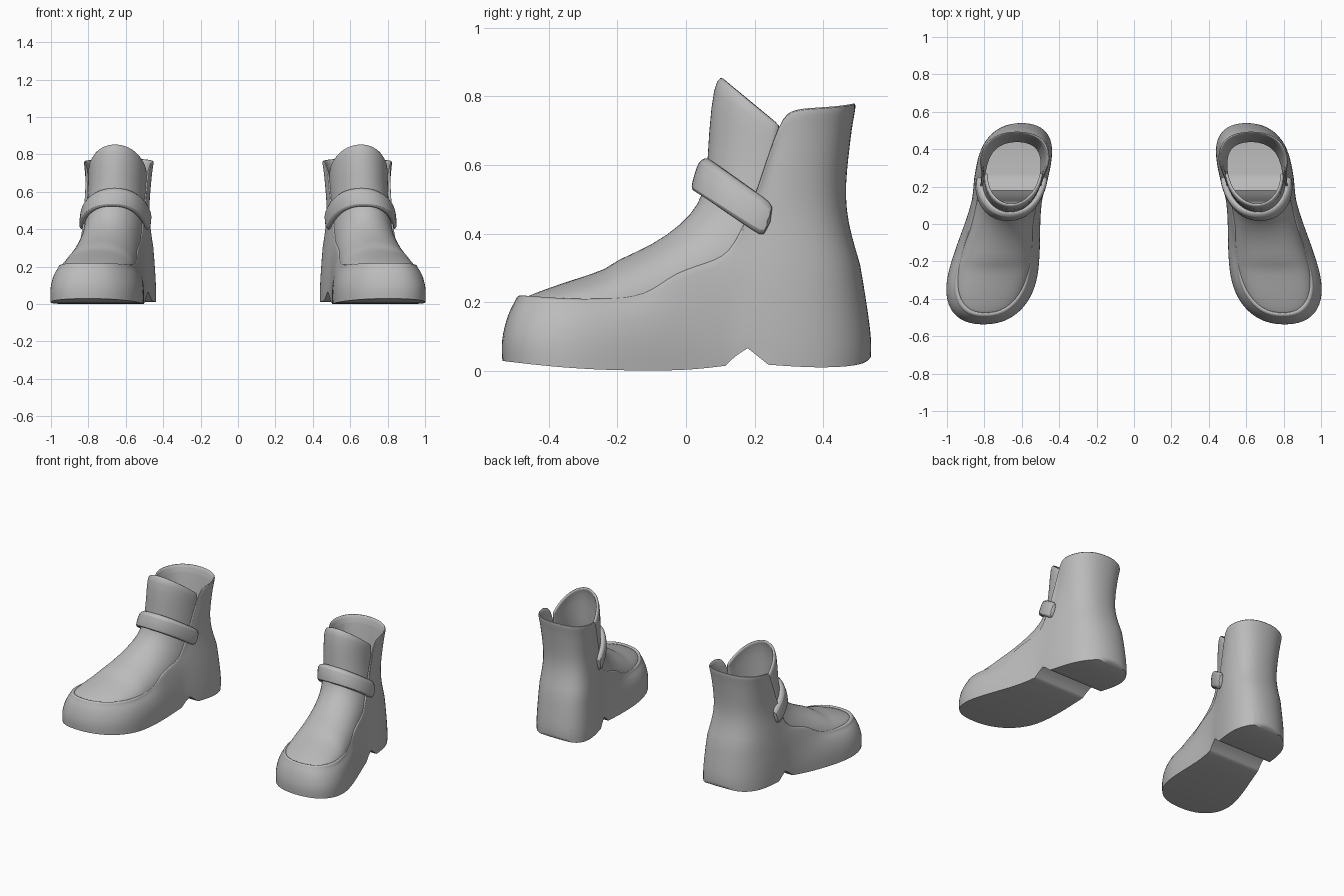
import bpy, bmesh, math

if "Cube" in bpy.data.objects:
    bpy.data.objects.remove(bpy.data.objects["Cube"])

grey = bpy.data.materials.new("warm grey")
grey.diffuse_color = (0.5, 0.5, 0.5, 1)
grey.use_nodes = True
grey.node_tree.nodes["Principled BSDF"].inputs["Base Color"].default_value = grey.diffuse_color


def place(hw, y, z):
    """Put a boot-space point beside the slanted centre line of the boot."""
    t = min(1, max(0, (z - 0.35) / 0.25))
    slant = 0.19 - 0.11 * t
    return (0.637 + slant * (0.35 - y) + hw, y, z)


def finish(name, bm, levels, outward, solid=0):
    """Orient faces, round the cage and mirror it into a pair."""
    bmesh.ops.recalc_face_normals(bm, faces=bm.faces[:])
    if sum(f.normal.dot(outward) * f.calc_area() for f in bm.faces
           if abs(f.normal.dot(outward)) > 0.3 and f.index in front) < 0:
        bmesh.ops.reverse_faces(bm, faces=bm.faces[:])
    me = bpy.data.meshes.new(name)
    bm.to_mesh(me)
    bm.free()
    ob = bpy.data.objects.new(name, me)
    bpy.context.collection.objects.link(ob)
    me.materials.append(grey)
    if solid:
        m = ob.modifiers.new("thickness", 'SOLIDIFY')
        m.thickness, m.offset = solid, -1
    m = ob.modifiers.new("rounding", 'SUBSURF')
    m.levels = m.render_levels = levels
    m = ob.modifiers.new("pair", 'MIRROR')
    m.use_mirror_merge = False
    bpy.ops.object.select_all(action='DESELECT')
    ob.select_set(True)
    bpy.context.view_layer.objects.active = ob
    bpy.ops.object.shade_smooth_by_angle(angle=math.radians(40))


def skin(bm, rows, closed):
    """Join rows of vertices with quads."""
    n = len(rows[0])
    for a, b in zip(rows, rows[1:]):
        for i in range(n if closed else n - 1):
            j = (i + 1) % n
            bm.faces.new((a[i], a[j], b[j], b[i]))


# Half outlines (half width, y, z), listed from toe to heel
ground = [(0, -.54, .03), (.11, -.525, .028), (.195, -.46, .02), (.237, -.36, .01),
          (.242, -.25, .003), (.22, -.1, 0), (.197, .02, .003), (.187, .115, .015),
          (.187, .145, .045), (.19, .18, .066), (.197, .24, .018), (.2, .35, .01),
          (.18, .45, .01), (.11, .525, .02), (0, .545, .05)]
waist = [(0, -.525, .165), (.11, -.508, .165), (.18, -.445, .16), (.222, -.35, .16),
         (.224, -.25, .16), (.207, -.1, .165), (.187, .0, .2), (.18, .09, .24),
         (.18, .145, .26), (.183, .2, .28), (.188, .26, .3), (.19, .34, .31),
         (.165, .44, .31), (.1, .497, .31), (0, .513, .31)]
ankle = [(0, -.505, .2), (.1, -.49, .2), (.167, -.425, .195), (.2, -.34, .19),
         (.202, -.25, .19), (.19, -.115, .2), (.177, -.035, .27), (.17, .09, .3),
         (.166, .165, .35), (.165, .215, .42), (.166, .25, .46), (.165, .32, .47),
         (.145, .4, .47), (.085, .45, .47), (0, .462, .47)]
collar = [(.168, .265, .725), (.185, .305, .765), (.195, .365, .77),
          (.162, .45, .775), (.092, .492, .782), (0, .503, .784)]
SHAFT = 9          # first station whose column climbs to the collar


def inset(p, k, dz=0):
    return (p[0] * k, .29 + (p[1] - .29) * k, p[2] + dz)


def mix(a, b, t):
    return tuple(u + (v - u) * t for u, v in zip(a, b))


# Shell: sole, heel, rand and back of the shaft in one skin
top = [(h * .97, y * .985, z + .016) for h, y, z in ankle[:SHAFT]] + collar
side = [(h * 1.01, y * 1.008, max(z + .05, .09)) for h, y, z in ground]


def upper_row(t, k):
    return [mix(a, b, t) if i < SHAFT else inset(mix(a, b, t), k)
            for i, (a, b) in enumerate(zip(ankle, top))]


lip = [(h * .91, y * .96, z + .01) if i < SHAFT else inset((h, y, z), .88)
       for i, (h, y, z) in enumerate(top)]
lining = [(h * .86, y * .94, z - .03) if i < SHAFT else inset((h, y, z), .88)
          for i, (h, y, z) in enumerate(ankle)]

bm = bmesh.new()
crease = bm.edges.layers.float.new("crease_edge")
rows = []
for half in (ground, side, waist, ankle, upper_row(.5, .97), upper_row(.85, .97),
             top, lip, lining):
    ring = half + [(-h, y, z) for h, y, z in half[-2:0:-1]]
    rows.append([bm.verts.new(place(*p)) for p in ring])
skin(bm, rows, True)
# Tread closed with strips from side to side
g, n, last = rows[0], len(rows[0]), len(ground) - 1
tread = [bm.faces.new((g[0], g[1], g[n - 1]))]
for i in range(1, last - 1):
    tread.append(bm.faces.new((g[i], g[i + 1], g[n - i - 1], g[n - i])))
tread.append(bm.faces.new((g[last - 1], g[last], g[last + 1])))
for i in range(n):
    bm.edges.get((g[i], g[(i + 1) % n]))[crease] = 1
for i in (7, 9, 10):
    bm.edges.get((g[i], g[n - i]))[crease] = 1
for i in range(11, n - 11):
    bm.edges.get((rows[2][i], rows[2][i + 1]))[crease] = .6
bm.faces.index_update()
bm.normal_update()
front = {f.index for f in tread}
from mathutils import Vector
finish("boot_shell", bm, 2, Vector((0, 0, -1)))

# Vamp and tongue: arches from (top y, top z) to (side y, side z, half width)
arches = [(-.492, .2, -.48, .19, .07), (-.47, .215, -.455, .19, .12),
          (-.4, .242, -.4, .185, .168), (-.31, .272, -.31, .18, .194),
          (-.228, .298, -.22, .18, .197), (-.208, .322, -.2, .18, .195),
          (-.1, .365, -.08, .2, .184), (-.01, .43, .06, .26, .168),
          (.035, .485, .18, .33, .162), (.06, .55, .24, .44, .158),
          (.065, .7, .262, .6, .155), (.08, .835, .27, .7, .16),
          (.1, .86, .28, .715, .152)]
bm = bmesh.new()
rows = []
for ty, tz, sy, sz, hw in arches:
    row = []
    for i in range(17):
        a = math.pi * (i / 16 - .5)
        c = math.cos(a)
        row.append(bm.verts.new(place(hw * math.sin(a), sy + (ty - sy) * c,
                                      sz + (tz - sz) * c)))
    rows.append(row)
skin(bm, rows, False)
bm.faces.index_update()
bm.normal_update()
front = set(range(len(bm.faces)))
finish("vamp_and_tongue", bm, 1, Vector((0, -.7, .7)), .018)

# Strap: a rounded band sweeping over the instep
bm = bmesh.new()
rows = []
for i in range(17):
    a = math.pi * (i / 16 - .5)
    c, s = math.cos(a), math.sin(a)
    s = math.copysign(abs(s) ** .9, s)
    ring = []
    # Section corners: (outer or inner skin, position across the band)
    for inner, w in ((0, -.8), (0, 0), (0, .8), (.4, 1), (1, 1), (1, -1), (.4, -1)):
        hw = .193 - .04 * inner
        y = .248 - (.225 - .04 * inner) * c + .015 * w
        z = .432 + .14 * c + .05 * w
        ring.append(bm.verts.new(place(hw * s, y, z)))
    rows.append(ring)
skin(bm, rows, True)
ends = [bm.faces.new(rows[0]), bm.faces.new(rows[-1])]
bm.faces.index_update()
bm.normal_update()
front = {f.index for f in ends}
bmesh.ops.recalc_face_normals(bm, faces=bm.faces[:])
finish("instep_strap", bm, 1, Vector((0, 1, 0)))
